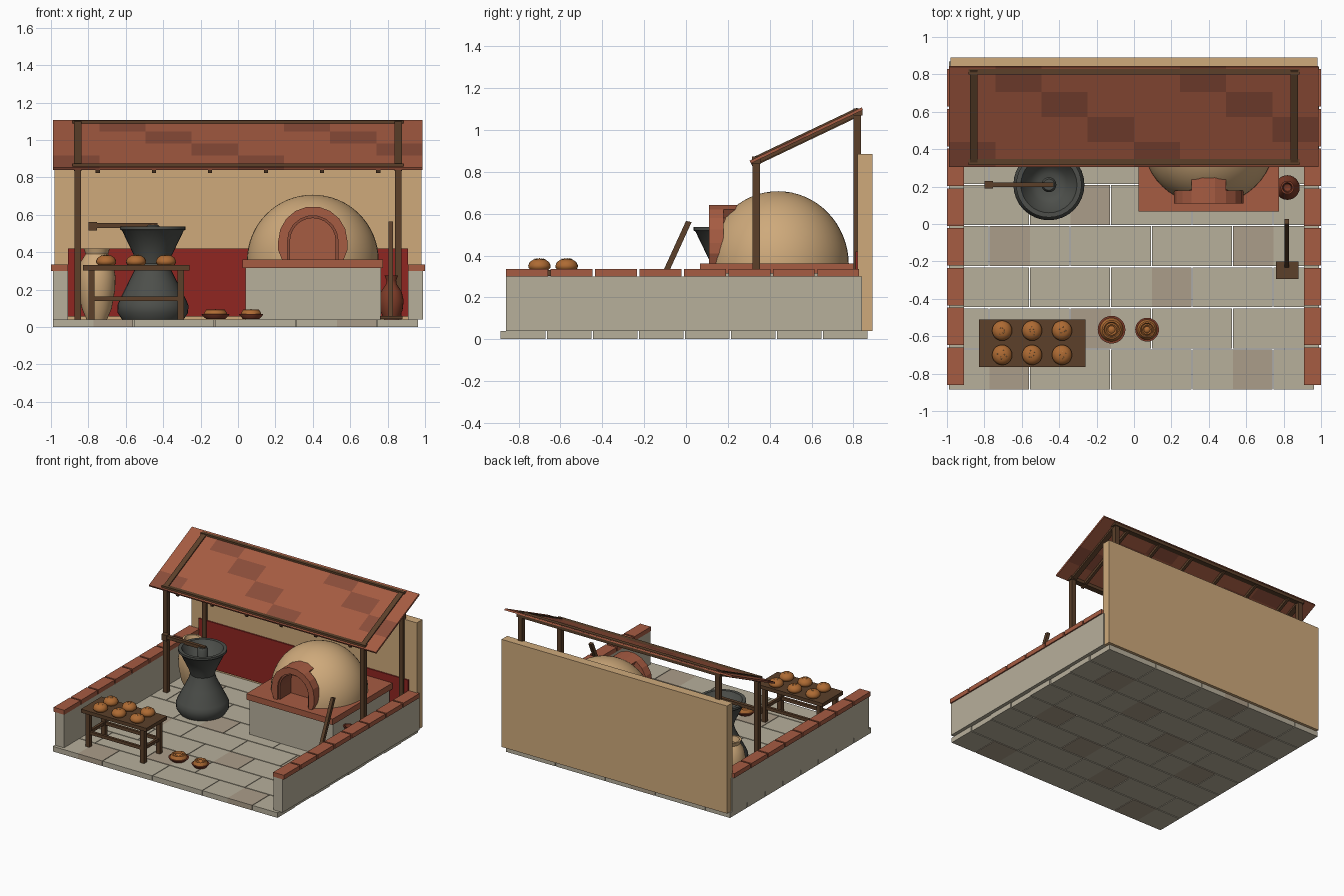
import bpy, bmesh, math, random
from mathutils import Vector

if "Cube" in bpy.data.objects:
    bpy.data.objects.remove(bpy.data.objects["Cube"])

random.seed(4)

def mat(name, r, g, b):
    m = bpy.data.materials.new(name)
    m.diffuse_color = [(v / 255) ** 2.2 for v in (r, g, b)] + [1]
    m.use_nodes = True
    m.node_tree.nodes["Principled BSDF"].inputs["Base Color"].default_value = m.diffuse_color
    return m

STONE, STONE2 = mat("stone", 182, 174, 154), mat("stone_dark", 170, 156, 136)
PLASTER, RED = mat("plaster", 205, 168, 122), mat("red_paint", 142, 42, 38)
BRICK, BRICK2 = mat("brick", 165, 92, 68), mat("brick_dark", 138, 78, 60)
WOOD, BASALT = mat("wood", 92, 66, 46), mat("basalt", 78, 80, 76)
CRUST, CLAY = mat("crust", 172, 106, 54), mat("clay", 125, 62, 44)

def finish(name, bm, mats, smooth=None):
    bmesh.ops.recalc_face_normals(bm, faces=bm.faces)
    me = bpy.data.meshes.new(name)
    bm.to_mesh(me)
    bm.free()
    for m in mats:
        me.materials.append(m)
    if smooth:
        me.shade_smooth()
        me.set_sharp_from_angle(angle=math.radians(smooth))
    ob = bpy.data.objects.new(name, me)
    bpy.context.collection.objects.link(ob)
    return ob

def prism(bm, pts, shift):
    """Extrude a planar polygon along a vector."""
    a = [bm.verts.new(p) for p in pts]
    b = [bm.verts.new(Vector(p) + Vector(shift)) for p in pts]
    faces = [bm.faces.new(a), bm.faces.new(b[::-1])]
    n = len(pts)
    faces += [bm.faces.new((a[i], b[i], b[(i + 1) % n], a[(i + 1) % n])) for i in range(n)]
    return faces

def boxes(name, items, *mats):
    """Items are (x0, x1, y0, y1, z0, z1[, material index])."""
    bm = bmesh.new()
    for x0, x1, y0, y1, z0, z1, *k in items:
        for f in prism(bm, [(x0, y0, z0), (x1, y0, z0), (x1, y1, z0), (x0, y1, z0)], (0, 0, z1 - z0)):
            f.material_index = k[0] if k else 0
    return finish(name, bm, mats)

def lathe(name, profile, loc, m, seg=32, smooth=40):
    """Spin (radius, z) points around z."""
    bm = bmesh.new()
    rings = [[bm.verts.new((r * math.cos(2 * math.pi * i / seg), r * math.sin(2 * math.pi * i / seg), z))
              for i in range(seg)] for r, z in profile]
    for a, b in zip(rings, rings[1:]):
        for i in range(seg):
            j = (i + 1) % seg
            bm.faces.new((a[i], a[j], b[j], b[i]))
    bmesh.ops.remove_doubles(bm, verts=bm.verts, dist=1e-5)
    ob = finish(name, bm, [m], smooth)
    ob.location = loc
    return ob

def arc(cx, cz, r, a0, a1, n):
    return [(cx + r * math.cos(math.radians(a0 + (a1 - a0) * i / n)),
             cz + r * math.sin(math.radians(a0 + (a1 - a0) * i / n))) for i in range(n + 1)]

# Paved floor in staggered slabs
slabs = []
for r in range(8):
    for c in range(9):
        x, y = -0.99 + c * 0.217, -0.885 + r * 0.22
        gap = 0.005 if (c + r) % 2 else 0
        slabs.append((x, x + 0.217 - gap, y, y + 0.213, 0, 0.04, int((c - 2 * r - 1) % 6 == 0)))
boxes("floor_slabs", slabs, STONE, STONE2)

# Walls
boxes("back_wall", [(-0.98, 0.98, 0.82, 0.89, 0.04, 0.885)], PLASTER)
boxes("painted_dado", [(-0.91, 0.91, 0.81, 0.82, 0.055, 0.42)], RED)
for s, side in ((-1, "left"), (1, "right")):
    x0, x1 = sorted((s * 0.91, s * 0.99))
    boxes(side + "_wall", [(x0, x1, -0.86, 0.84, 0.04, 0.30)], STONE)
    x0, x1 = sorted((s * 0.908, s * 1.0))
    boxes(side + "_wall_caps", [(x0, x1, -0.86 + i * 0.2125, -0.66 + i * 0.2125, 0.30, 0.335)
                                for i in range(8)], BRICK)

# Roof posts and cross beams
boxes("roof_posts", [(s * 0.857 - 0.018, s * 0.857 + 0.018, y, y + 0.036, 0.04, h)
                     for s in (-1, 1) for y, h in ((0.317, 0.86), (0.80, 1.09))], WOOD)
boxes("roof_cross_beams", [(-0.885, 0.885, 0.315, 0.357, 0.838, 0.873),
                           (-0.885, 0.885, 0.80, 0.842, 1.07, 1.103)], WOOD)

# Sloping roof, built flat and tilted
tilt = math.atan2(0.255, 0.535)
length = 0.593
bm = bmesh.new()
for c in range(8):
    for r in range(4):
        x, y = -0.988 + c * 0.2468, r * length / 4
        f = bm.faces.new([bm.verts.new(p) for p in (
            (x, y, 0), (x + 0.2468, y, 0), (x + 0.2468, y + length / 4, 0), (x, y + length / 4, 0))])
        f.material_index = int((c + r) % 4 == 0)
bmesh.ops.remove_doubles(bm, verts=bm.verts, dist=1e-4)
roof = finish("tiled_roof", bm, [BRICK, BRICK2])
sol = roof.modifiers.new("thickness", "SOLIDIFY")
sol.thickness = 0.014
sol.offset = 1
rafters = boxes("rafters", [(x - 0.011, x + 0.011, 0, length - 0.02, -0.02, 0)
                            for x in (-0.75, -0.45, -0.15, 0.15, 0.45, 0.75)], WOOD)
side_beams = boxes("roof_side_beams", [(s * 0.857 - 0.02, s * 0.857 + 0.02, 0.02, length - 0.02, -0.015, 0.022)
                                       for s in (-1, 1)], WOOD)
for ob in (roof, rafters, side_beams):
    ob.location = (0, 0.31, 0.84)
    ob.rotation_euler.x = tilt

# Oven base, hearth slab and dome
boxes("oven_base", [(0.04, 0.765, 0.085, 0.79, 0.04, 0.315)], STONE)
boxes("oven_hearth", [(0.025, 0.775, 0.067, 0.81, 0.315, 0.362)], BRICK)
dome = lathe("oven_dome", [(0, 0)] + [(max(r, 0), z) for r, z in arc(0, 0, 0.352, 0, 90, 16)],
             (0.40, 0.44, 0.355), PLASTER, 48, 50)
dome.scale.y = 0.96

def mouth(r, cz=0.46, base=0.35, n=16):
    return [(0.40 + r, base)] + arc(0.40, cz, r, 0, 180, n) + [(0.40 - r, base)]

bm = bmesh.new()
prism(bm, [(x, 0.0, z) for x, z in mouth(0.14)], (0, 0.28, 0))
cutter = finish("mouth_cutter", bm, [BRICK])
cutter.hide_render = True
cutter.hide_set(True)
cut = dome.modifiers.new("mouth", "BOOLEAN")
cut.object = cutter
cut.operation = "DIFFERENCE"
cut.solver = "EXACT"
bm = bmesh.new()
prism(bm, [(x, 0.26, z) for x, z in mouth(0.145)], (0, 0.03, 0))
finish("oven_mouth_back", bm, [BRICK])

# Brick arch around the oven mouth
bm = bmesh.new()
inner, outer = arc(0.40, 0.46, 0.135, 0, 180, 9), arc(0.40, 0.46, 0.185, 0, 180, 9)
for i in range(9):
    quad = [inner[i], outer[i], outer[i + 1], inner[i + 1]]
    prism(bm, [(x, 0.11, z) for x, z in quad], (0, 0.07 if i not in (3, 4, 5) else 0.14, 0))
for s in (-1, 1):
    prism(bm, [(0.40 + s * dx, 0.11, z) for dx, z in
               ((0.135, 0.36), (0.165, 0.36), (0.185, 0.41), (0.185, 0.46), (0.135, 0.46))], (0, 0.07, 0))
finish("oven_arch", bm, [BRICK])
bm = bmesh.new()
a, b = mouth(0.122, n=12), mouth(0.137, n=12)
for i in range(len(a) - 1):
    prism(bm, [(x, 0.125, z) for x, z in (a[i], b[i], b[i + 1], a[i + 1])], (0, 0.14, 0))
finish("oven_mouth_lining", bm, [BRICK2])

# Hourglass grain mill
lathe("mill_base", [(0, 0), (0.165, 0), (0.188, 0.035), (0.19, 0.075), (0.18, 0.1), (0.13, 0.2),
                    (0.1, 0.26), (0.085, 0.31), (0, 0.31)], (-0.455, 0.21, 0.04), BASALT)
lathe("mill_hopper", [(0, 0.33), (0.085, 0.33), (0.1, 0.38), (0.165, 0.515), (0.175, 0.52), (0.175, 0.537),
                      (0.15, 0.537), (0.10, 0.44), (0.06, 0.42), (0, 0.42)], (-0.455, 0.21, 0), BASALT)
lathe("mill_spindle", [(0, 0.42), (0.04, 0.42), (0.04, 0.53), (0.03, 0.545), (0, 0.545)],
      (-0.455, 0.21, 0), BASALT, 20)
boxes("mill_handle", [(-0.79, -0.43, 0.197, 0.223, 0.53, 0.555),
                      (-0.80, -0.755, 0.19, 0.23, 0.515, 0.562)], WOOD)

# Storage jar and jug
lathe("storage_jar", [(0, 0), (0.055, 0), (0.08, 0.06), (0.098, 0.16), (0.1, 0.23), (0.085, 0.31), (0.06, 0.35),
                      (0.07, 0.38), (0.055, 0.38), (0.045, 0.34), (0, 0.33)], (-0.755, 0.51, 0.04), PLASTER)
lathe("small_jug", [(0, 0), (0.04, 0), (0.06, 0.05), (0.066, 0.1), (0.055, 0.15), (0.028, 0.19), (0.026, 0.21),
                    (0.036, 0.235), (0.026, 0.235), (0.02, 0.2), (0, 0.19)], (0.82, 0.195, 0.04), CLAY, 24)

# Bread peel leaning by the wall
boxes("peel_blade", [(0.76, 0.88, -0.295, -0.2, 0.042, 0.058)], WOOD)
bm = bmesh.new()
prism(bm, [(0.805, -0.235, 0.05), (0.83, -0.235, 0.05), (0.83, -0.208, 0.045), (0.805, -0.208, 0.045)],
      (0, 0.235, 0.515))
finish("peel_handle", bm, [WOOD])

# Table with stretchers
boxes("table_top", [(-0.83, -0.26, -0.765, -0.51, 0.302, 0.33)], WOOD)
legs_x, legs_y = (-0.783, -0.307), (-0.735, -0.54)
boxes("table_legs", [(x - 0.017, x + 0.017, y - 0.017, y + 0.017, 0.04, 0.305)
                     for x in legs_x for y in legs_y], WOOD)
boxes("table_stretchers", [(legs_x[0], legs_x[1], y - 0.01, y + 0.01, 0.138, 0.162) for y in legs_y] +
      [(x - 0.01, x + 0.01, legs_y[0], legs_y[1], 0.138, 0.162) for x in legs_x], WOOD)

# Loaves with seeds on the table
crust = [(0, 0), (0.04, 0), (0.052, 0.012), (0.054, 0.024), (0.046, 0.041), (0.028, 0.053), (0, 0.057)]
for x in (-0.705, -0.545, -0.385):
    for y in (-0.57, -0.70):
        lathe("loaf", crust, (x, y, 0.328), CRUST, 20, 60)
        bm = bmesh.new()
        for i in range(6):
            a, r = random.uniform(0, 1) + i * 1.05, random.uniform(0.01, 0.028)
            g = bmesh.ops.create_icosphere(bm, subdivisions=1, radius=0.003)
            bmesh.ops.translate(bm, verts=g["verts"], vec=(x + r * math.cos(a), y + r * math.sin(a),
                                                          0.385 - r * r * 5))
        finish("loaf_seeds", bm, [PLASTER])

# Bowls with ringed loaves on the floor
for x, k in ((-0.12, 1.0), (0.07, 0.86)):
    bowl = lathe("bowl", [(0, 0), (0.05, 0), (0.072, 0.02), (0.074, 0.026), (0.062, 0.026), (0, 0.02)],
                 (x, -0.565, 0.042), CLAY, 28)
    loaf = lathe("ringed_loaf", [(0, 0.02), (0.064, 0.022), (0.06, 0.035), (0.05, 0.05), (0.042, 0.052), (0.036, 0.044),
                                 (0.028, 0.051), (0.02, 0.045), (0.012, 0.052), (0, 0.053)],
                 (x, -0.565, 0.042), CRUST, 28)
    bowl.scale = loaf.scale = (k, k, 1)
